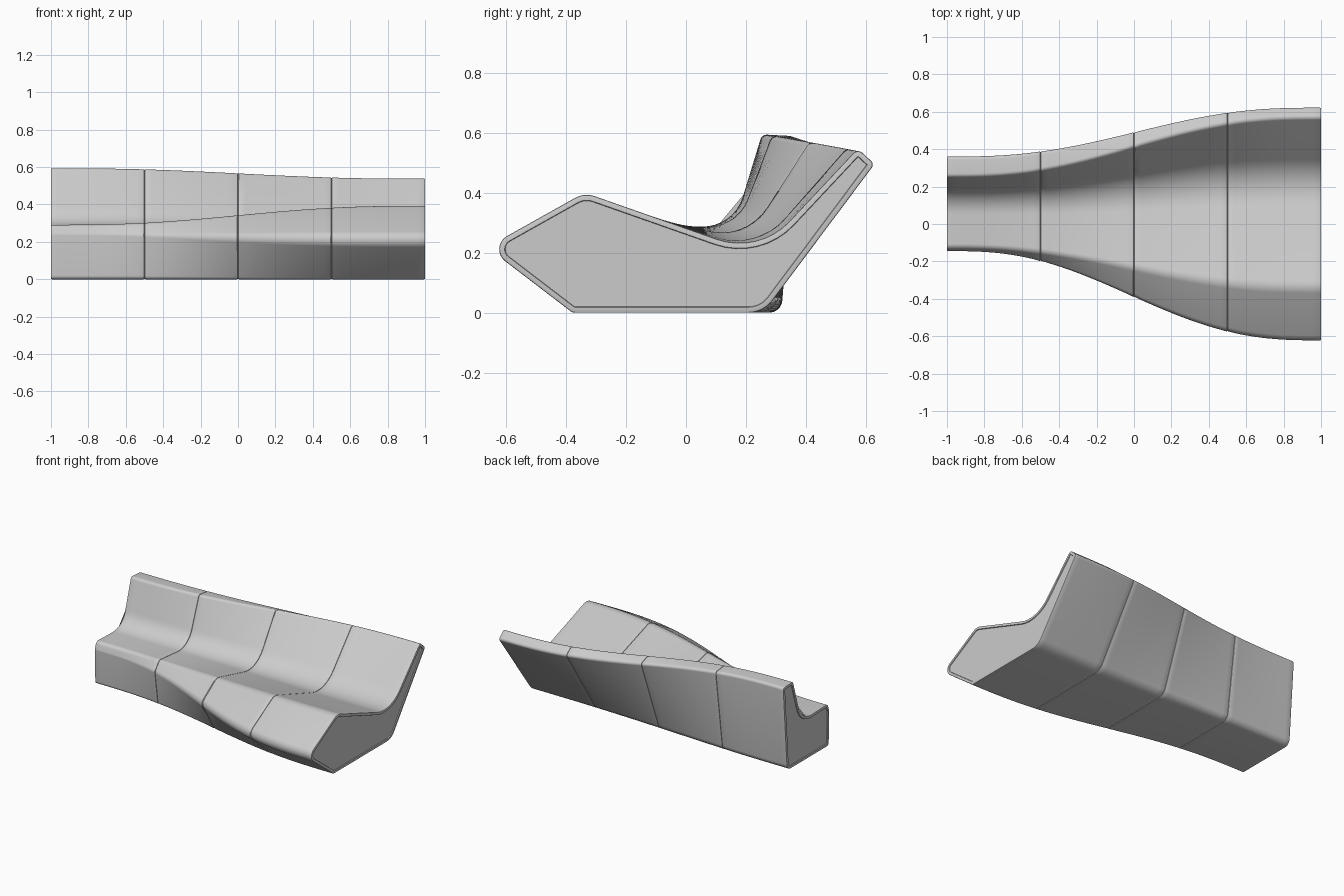
import bpy, bmesh, math
from mathutils import Vector

if "Cube" in bpy.data.objects:
    bpy.data.objects.remove(bpy.data.objects["Cube"])

# End cross-sections as (y, z, corner radius), in matching corner order
LEFT = [(-0.145, 0.240, 0.03), (-0.128, 0.292, 0.03), (0.158, 0.284, 0.14),
        (0.253, 0.594, 0.022), (0.362, 0.588, 0.018), (0.318, 0.0, 0.045),
        (-0.140, 0.0, 0.02)]
RIGHT = [(-0.663, 0.218, 0.05), (-0.338, 0.400, 0.08), (0.243, 0.196, 0.23),
         (0.572, 0.547, 0.022), (0.628, 0.495, 0.018), (0.258, 0.0, 0.10),
         (-0.378, 0.0, 0.03)]
ARC = 9


def rounded(corners):
    """Fillet every corner with the same number of points."""
    pts, n = [], len(corners)
    for i, (y, z, r) in enumerate(corners):
        p = Vector((y, z))
        a = (Vector(corners[i - 1][:2]) - p).normalized()
        b = (Vector(corners[(i + 1) % n][:2]) - p).normalized()
        half = a.angle(b) / 2
        centre = p + (a + b).normalized() * (r / math.sin(half))
        tangent = r / math.tan(half)
        u, v = p + a * tangent - centre, p + b * tangent - centre
        total = u.angle(v)
        for k in range(ARC):
            t = k / (ARC - 1)
            pts.append(centre + (u * math.sin((1 - t) * total)
                                 + v * math.sin(t * total)) / math.sin(total))
    return pts


def section(x, inset=0.0):
    """Blended bench outline at x, optionally shrunk inward."""
    t = (x + 1) / 2
    s = t * t * t * (t * (6 * t - 15) + 10)
    pts = rounded([[p + (q - p) * s for p, q in zip(l, r)]
                   for l, r in zip(LEFT, RIGHT)])
    out, n = [], len(pts)
    for i, p in enumerate(pts):
        d = (pts[(i + 1) % n] - pts[i - 1]).normalized()
        out.append(p + Vector((d.y, -d.x)) * inset)  # outline runs clockwise
    return out


def bench_module(name, x0, x1):
    # Cap recess, flat rim and rounded edge, mirrored at the other end
    r = 0.005
    edge = [(0.005, 0.020), (0.0, 0.018)]
    edge += [(r * (1 - math.sin(a)), r * (1 - math.cos(a)))
             for a in (math.pi / 2, math.pi / 4, 0)]
    rings = [(x0 + dx, x0, ins) for dx, ins in edge]
    rings += [(x0 + r + (x1 - x0 - 2 * r) * k / 14,) * 2 + (0.0,)
              for k in range(1, 14)]
    rings += [(x1 - dx, x1, ins) for dx, ins in reversed(edge)]
    bm = bmesh.new()
    loops = [[bm.verts.new((x, p.x, p.y)) for p in section(sx, ins)]
             for x, sx, ins in rings]
    n = len(loops[0])
    for a, b in zip(loops, loops[1:]):
        for i in range(n):
            j = (i + 1) % n
            bm.faces.new((a[i], a[j], b[j], b[i]))
    bm.faces.new(loops[0])
    bm.faces.new(loops[-1])
    bmesh.ops.recalc_face_normals(bm, faces=bm.faces)
    mesh = bpy.data.meshes.new(name)
    bm.to_mesh(mesh)
    bm.free()
    ob = bpy.data.objects.new(name, mesh)
    bpy.context.collection.objects.link(ob)
    bpy.ops.object.select_all(action='DESELECT')
    ob.select_set(True)
    bpy.context.view_layer.objects.active = ob
    bpy.ops.object.shade_smooth_by_angle(angle=math.radians(35))


# Four bench modules meeting at narrow grooves
for m in range(4):
    bench_module(f"bench_module_{m + 1}", -1 + m * 0.5, -0.5 + m * 0.5)
